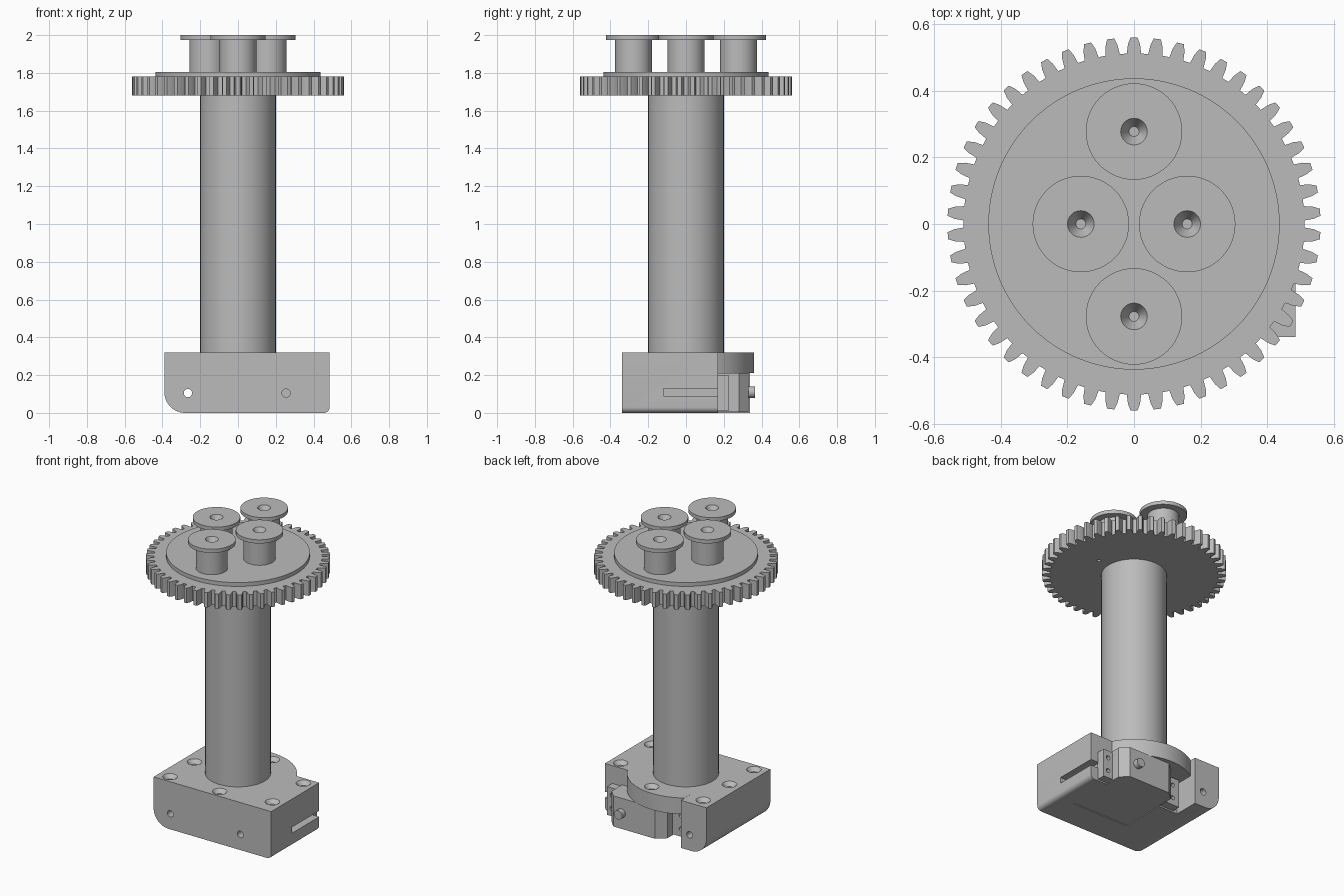
import bpy, bmesh
from math import sin, cos, pi, radians
from mathutils import Matrix, Vector

if "Cube" in bpy.data.objects:
    bpy.data.objects.remove(bpy.data.objects["Cube"])

GREY = (0.5, 0.5, 0.5, 1)
grey = bpy.data.materials.new("plain_grey")
grey.use_nodes = True
grey.diffuse_color = GREY
grey.node_tree.nodes["Principled BSDF"].inputs["Base Color"].default_value = GREY


def finish(name, bm):
    bmesh.ops.recalc_face_normals(bm, faces=bm.faces)
    mesh = bpy.data.meshes.new(name)
    bm.to_mesh(mesh)
    bm.free()
    mesh.materials.append(grey)
    obj = bpy.data.objects.new(name, mesh)
    bpy.context.collection.objects.link(obj)
    return obj


def prism(name, points, lo, hi, axis="Z"):
    """Extrude an outline along z (xy outline) or along y (xz outline)."""
    place = (lambda a, b: (a, b, lo)) if axis == "Z" else (lambda a, b: (a, lo, b))
    step = (0, 0, hi - lo) if axis == "Z" else (0, hi - lo, 0)
    bm = bmesh.new()
    face = bm.faces.new([bm.verts.new(place(*p)) for p in points])
    out = bmesh.ops.extrude_face_region(bm, geom=[face])["geom"]
    verts = [v for v in out if isinstance(v, bmesh.types.BMVert)]
    bmesh.ops.translate(bm, verts=verts, vec=step)
    return finish(name, bm)


def box(name, x, y, z):
    return prism(name, [(x[0], y[0]), (x[1], y[0]), (x[1], y[1]), (x[0], y[1])], *z)


def lathe(name, profile, at=(0, 0), steps=48):
    """Spin a radius and height profile around a vertical axis."""
    bm = bmesh.new()
    verts = [bm.verts.new((r, 0, z)) for r, z in profile]
    edges = [bm.edges.new(pair) for pair in zip(verts, verts[1:])]
    bmesh.ops.spin(bm, geom=verts + edges, cent=(0, 0, 0), axis=(0, 0, 1),
                   angle=2 * pi, steps=steps)
    bmesh.ops.remove_doubles(bm, verts=bm.verts, dist=0.0001)
    bmesh.ops.translate(bm, verts=bm.verts, vec=(*at, 0))
    return finish(name, bm)


def rod_y(name, x, z, r, y0, y1):
    return prism(name, arc(x, z, r, 0, 360, 24)[:-1], y0, y1, "Y")


def arc(cx, cy, r, a0, a1, n):
    angles = [radians(a0 + (a1 - a0) * i / n) for i in range(n + 1)]
    return [(cx + r * cos(a), cy + r * sin(a)) for a in angles]


def combine(obj, tool, operation="DIFFERENCE"):
    tool.hide_render = True
    mod = obj.modifiers.new("cut", "BOOLEAN")
    mod.operation, mod.solver, mod.object = operation, "EXACT", tool
    bpy.context.view_layer.objects.active = obj
    bpy.ops.object.modifier_apply(modifier=mod.name)
    bpy.data.objects.remove(tool)


# Base housing with rounded lower edges
outline = (arc(-0.28, 0.11, 0.11, 180, 270, 12) + arc(0.455, 0.03, 0.03, 270, 360, 6)
           + [(0.485, 0.32), (-0.39, 0.32)])
base = prism("base_housing", outline, -0.34, 0.34, "Y")
combine(base, box("rear_cutter", (-0.2, 0.6), (0.17, 0.5), (-0.1, 0.5)))
flange = prism("flange", arc(0, 0, 0.36, 10, 123.7, 32) + [(-0.2, 0.1)], 0.21, 0.32)
combine(base, flange, "UNION")
combine(base, box("pocket_cutter", (-0.06, 0.36), (-0.14, 0.4), (-0.1, 0.209)))
combine(base, box("slot_cutter", (0.42, 0.6), (-0.12, 0.4), (0.09, 0.13)))

# Countersunk holes in the top, and holes in the front
for spot in [(-0.31, -0.28), (-0.31, -0.02), (-0.31, 0.26), (0.06, -0.28),
             (0.06, 0.28), (0.41, 0.11), (0.41, -0.22)]:
    sink = lathe("sink_cutter", [(0, 0.26), (0.022, 0.26), (0.022, 0.295), (0.046, 0.321),
                                 (0.046, 0.4), (0, 0.4)], spot, 24)
    combine(base, sink)
combine(base, rod_y("through_cutter", -0.265, 0.105, 0.022, -0.5, 0.5))
combine(base, rod_y("blind_cutter", 0.255, 0.105, 0.022, -0.5, -0.24))

# Drive unit in the pocket, with its shaft and side brackets
drive = prism("drive_unit", [(-0.058, -0.138), (0.358, -0.138), (0.358, 0.28), (0.31, 0.33),
                             (0, 0.33), (-0.058, 0.28)], 0.004, 0.21)
shaft = rod_y("drive_shaft", 0.25, 0.11, 0.03, 0.3, 0.365)
for side, x in (("left", (0.355, 0.43)), ("right", (-0.17, -0.055))):
    bracket = box(side + "_bracket", x, (0.165, 0.225), (0.01, 0.2))
    for z in (0.06, 0.15):
        mid = 0.395 if side == "left" else -0.12
        combine(bracket, rod_y("bracket_cutter", mid, z, 0.014, 0.19, 0.3))

# Column
column = lathe("column", [(0, 0.31), (0.2, 0.31), (0.2, 1.69), (0, 1.69)], steps=64)

# Gear wheel with tapered teeth
TEETH = 50
gear_outline = []
for i in range(TEETH):
    mid = pi / 2 + 2 * pi * i / TEETH
    for r, half in ((0.513, -0.042), (0.54, -0.034), (0.561, -0.019),
                    (0.561, 0.019), (0.54, 0.034), (0.513, 0.042)):
        gear_outline.append((r * cos(mid + half), r * sin(mid + half)))
gear = prism("gear_wheel", gear_outline, 1.68, 1.78)
combine(gear, lathe("pin_cutter", [(0, 1.6), (0.012, 1.6), (0.012, 1.72), (0, 1.72)],
                    (0.28, 0), 16))
disc = lathe("gear_disc", [(0, 1.77), (0.438, 1.77), (0.438, 1.806), (0, 1.806)], steps=96)

# Four flanged posts
spool = [(0, 1.955), (0.015, 1.955), (0.04, 2), (0.145, 2), (0.145, 1.975),
         (0.097, 1.975), (0.097, 1.8), (0, 1.8)]
for name, spot in (("left", (0.16, 0)), ("right", (-0.16, 0)),
                   ("front", (0, -0.278)), ("back", (0, 0.278))):
    lathe(name + "_post", spool, spot)

# Smooth round walls, keep edges sharp
bpy.ops.object.select_all(action="DESELECT")
for obj in bpy.context.collection.objects:
    if obj.type == "MESH" and grey.name in obj.data.materials:
        obj.select_set(True)
        bpy.context.view_layer.objects.active = obj
bpy.ops.object.shade_smooth_by_angle(angle=radians(25))
